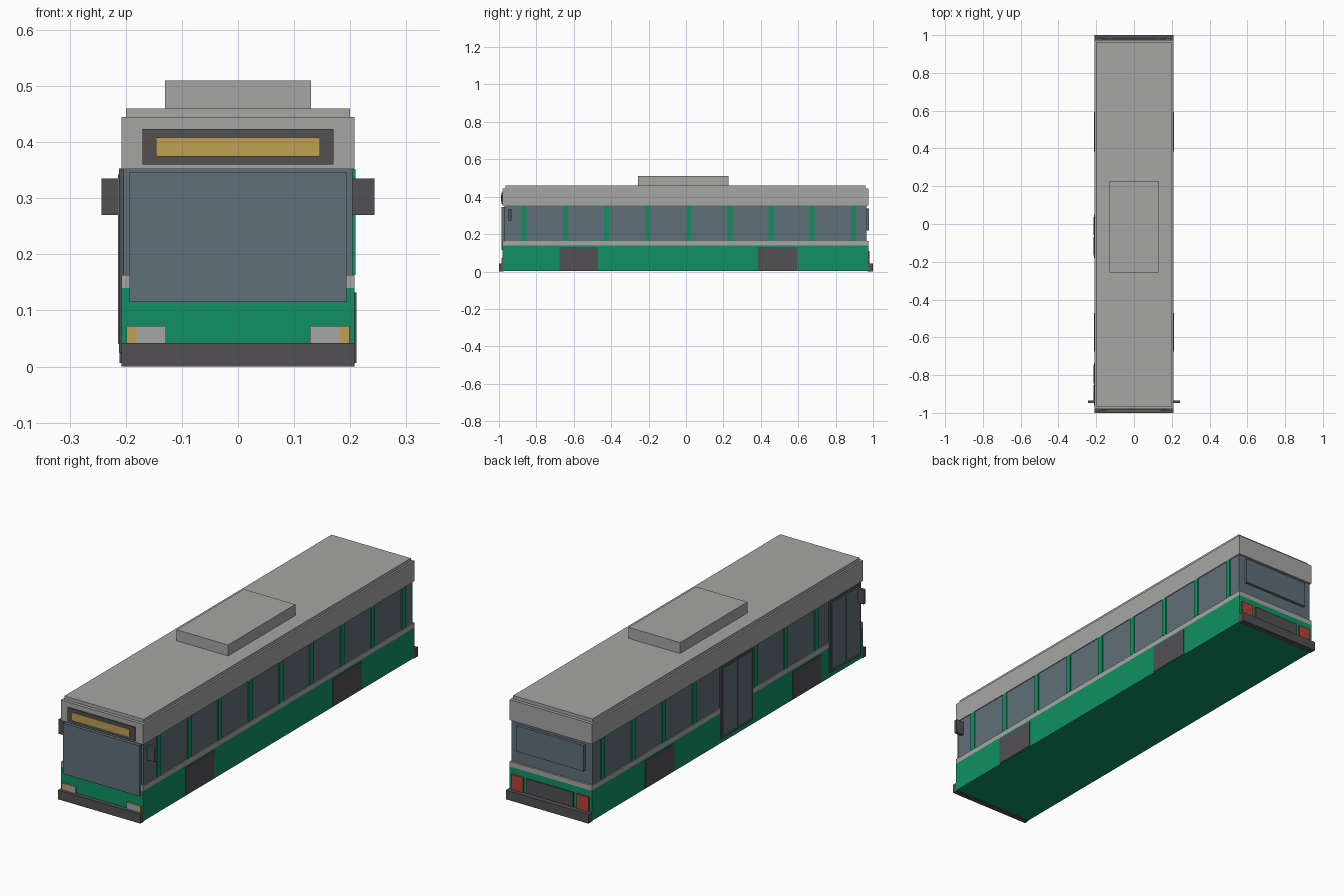
import bpy

cube = bpy.data.objects.get("Cube")
if cube:
    bpy.data.objects.remove(cube, do_unlink=True)


def material(name, rgb):
    m = bpy.data.materials.new(name)
    m.use_nodes = True
    m.diffuse_color = (*rgb, 1)
    m.node_tree.nodes["Principled BSDF"].inputs["Base Color"].default_value = (*rgb, 1)
    return m


GREEN = material("green paint", (0.005, 0.28, 0.126))
GREY = material("light grey", (0.38, 0.39, 0.375))
DARK = material("dark grey", (0.085, 0.08, 0.088))
GLASS = material("tinted glass", (0.115, 0.162, 0.19))
AMBER = material("amber", (0.53, 0.35, 0.085))
RED = material("red lamp", (0.45, 0.055, 0.035))


def box(name, mat, x, y, z):
    """Axis-aligned box from (min, max) ranges."""
    ranges = (x, y, z)
    bpy.ops.mesh.primitive_cube_add(size=1)
    ob = bpy.context.object
    ob.name = name
    for v in ob.data.vertices:
        v.co = [lo + (c + 0.5) * (hi - lo) for c, (lo, hi) in zip(v.co, ranges)]
    ob.data.materials.append(mat)
    return ob


def wide(name, mat, half, y, z):
    return box(name, mat, (-half, half), y, z)


def pair(name, mat, x, y, z):
    """The same box on the left (+x) and right (-x)."""
    box("left_" + name, mat, x, y, z)
    box("right_" + name, mat, (-x[1], -x[0]), y, z)


# Body shell, stacked from floor to roof
BODY = (-0.98, 0.975)
wide("lower_body", GREEN, 0.208, BODY, (0.003, 0.14))
wide("belt_line", GREY, 0.208, BODY, (0.14, 0.163))
wide("window_band", GLASS, 0.204, (-0.971, 0.966), (0.163, 0.352))
wide("roof_fascia", GREY, 0.208, BODY, (0.352, 0.445))
wide("roof_cap", GREY, 0.2, (-0.965, 0.96), (0.445, 0.46))
wide("roof_unit", GREY, 0.13, (-0.257, 0.228), (0.46, 0.51))

# Window pillars
for i in range(9):
    y = -0.865 + 0.22 * i
    pair(f"pillar_{i + 1}", GREEN, (0.2, 0.209), (y - 0.013, y + 0.013), (0.163, 0.352))

# Wheel covers
pair("front_wheel_cover", DARK, (0.2, 0.211), (-0.675, -0.47), (0.006, 0.132))
pair("rear_wheel_cover", DARK, (0.2, 0.211), (0.385, 0.593), (0.006, 0.132))

# Double doors on the right side
for name, y0, y1 in (("front_door", -0.96, -0.735), ("middle_door", -0.18, 0.05)):
    mid = (y0 + y1) / 2
    box(name + "_frame", DARK, (-0.212, -0.2), (y0, y1), (0.025, 0.353))
    for k, a, b in ((1, y0 + 0.012, mid - 0.004), (2, mid + 0.004, y1 - 0.012)):
        box(f"{name}_glass_{k}", GLASS, (-0.2135, -0.21), (a, b), (0.04, 0.342))

# Front end
wide("windscreen", GLASS, 0.193, (-0.986, -0.96), (0.115, 0.346))
wide("sign_frame", DARK, 0.17, (-0.986, -0.97), (0.36, 0.423))
wide("sign_display", AMBER, 0.146, (-0.989, -0.98), (0.374, 0.408))
pair("headlamp", GREY, (0.128, 0.181), (-0.987, -0.97), (0.04, 0.072))
pair("indicator", AMBER, (0.181, 0.199), (-0.987, -0.97), (0.04, 0.072))
wide("front_bumper", DARK, 0.208, (-1, -0.975), (0, 0.042))

# Mirrors
pair("mirror", DARK, (0.203, 0.243), (-0.948, -0.934), (0.27, 0.335))

# Rear end
wide("rear_window", GLASS, 0.169, (0.96, 0.979), (0.22, 0.338))
wide("rear_grille", DARK, 0.118, (0.97, 0.982), (0.045, 0.11))
pair("tail_lamp", RED, (0.134, 0.196), (0.97, 0.982), (0.042, 0.11))
wide("rear_bumper", DARK, 0.208, (0.97, 1), (0, 0.042))
